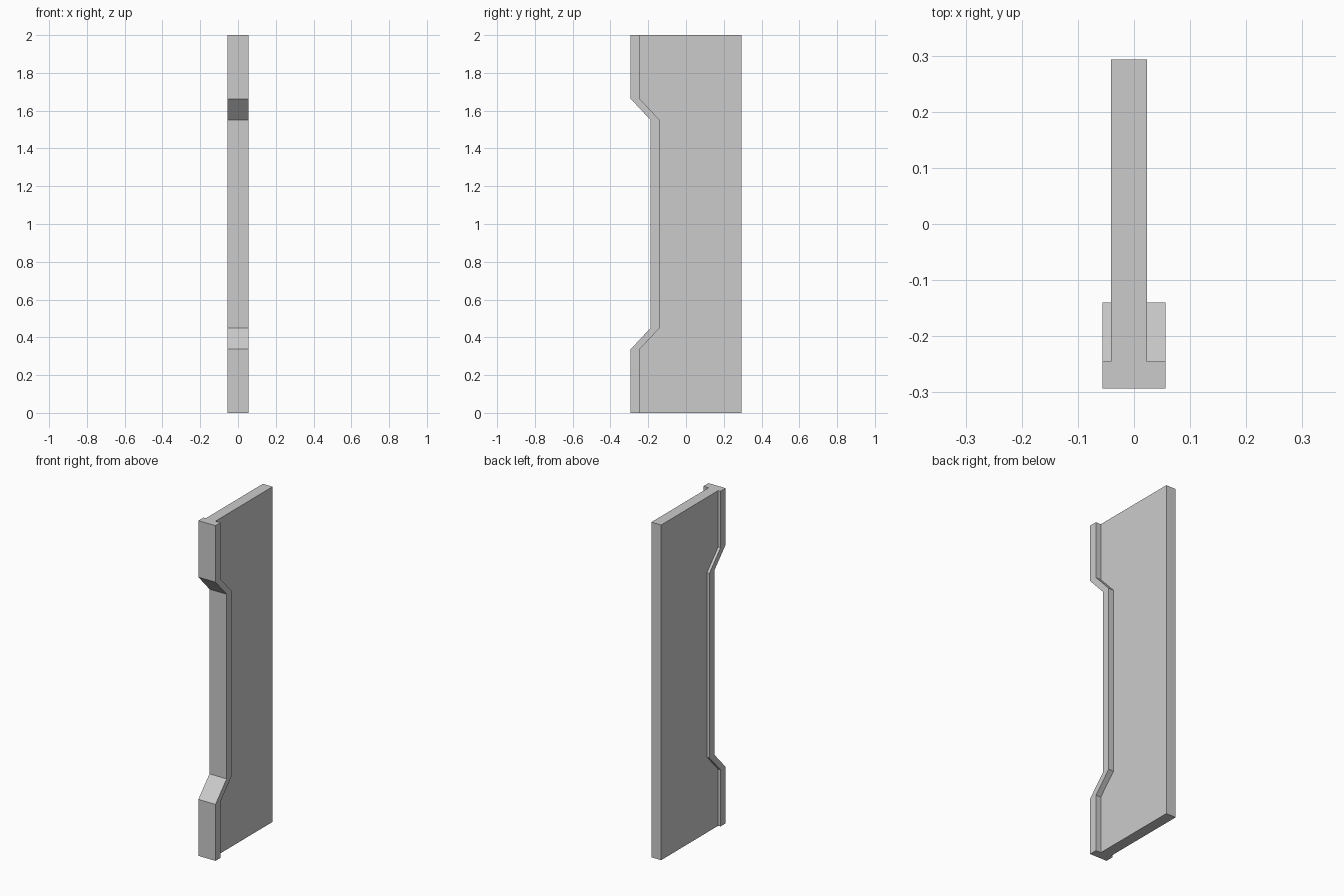
import bpy
import bmesh

if "Cube" in bpy.data.objects:
    bpy.data.objects.remove(bpy.data.objects["Cube"])

# Panel and edge trim dimensions
PANEL_L, PANEL_R, BACK = -0.041, 0.023, 0.293
TRIM_HALF, TRIM_DEPTH = 0.0565, 0.048

# Front edge profile (y, z): full width at the ends, recessed in the middle
lower = [(-0.293, 0.0), (-0.293, 0.337), (-0.188, 0.449)]
profile = lower + [(y, 2.0 - z) for y, z in reversed(lower)]


def section(front):
    """T-shaped plan: wide trim at the front, thin panel behind."""
    inner = front + TRIM_DEPTH
    return [(-TRIM_HALF, front), (TRIM_HALF, front), (TRIM_HALF, inner),
            (PANEL_R, inner), (PANEL_R, BACK), (PANEL_L, BACK),
            (PANEL_L, inner), (-TRIM_HALF, inner)]


# Loft the plan up the height as one closed solid
bm = bmesh.new()
rings = [[bm.verts.new((x, y, z)) for x, y in section(front)]
         for front, z in profile]
for a, b in zip(rings, rings[1:]):
    for i in range(len(a)):
        j = (i + 1) % len(a)
        bm.faces.new((a[i], a[j], b[j], b[i]))
bm.faces.new(list(reversed(rings[0])))
bm.faces.new(rings[-1])
bmesh.ops.recalc_face_normals(bm, faces=bm.faces[:])

mesh = bpy.data.meshes.new("side_panel_with_trim")
bm.to_mesh(mesh)
bm.free()
panel = bpy.data.objects.new("side_panel_with_trim", mesh)
bpy.context.collection.objects.link(panel)
